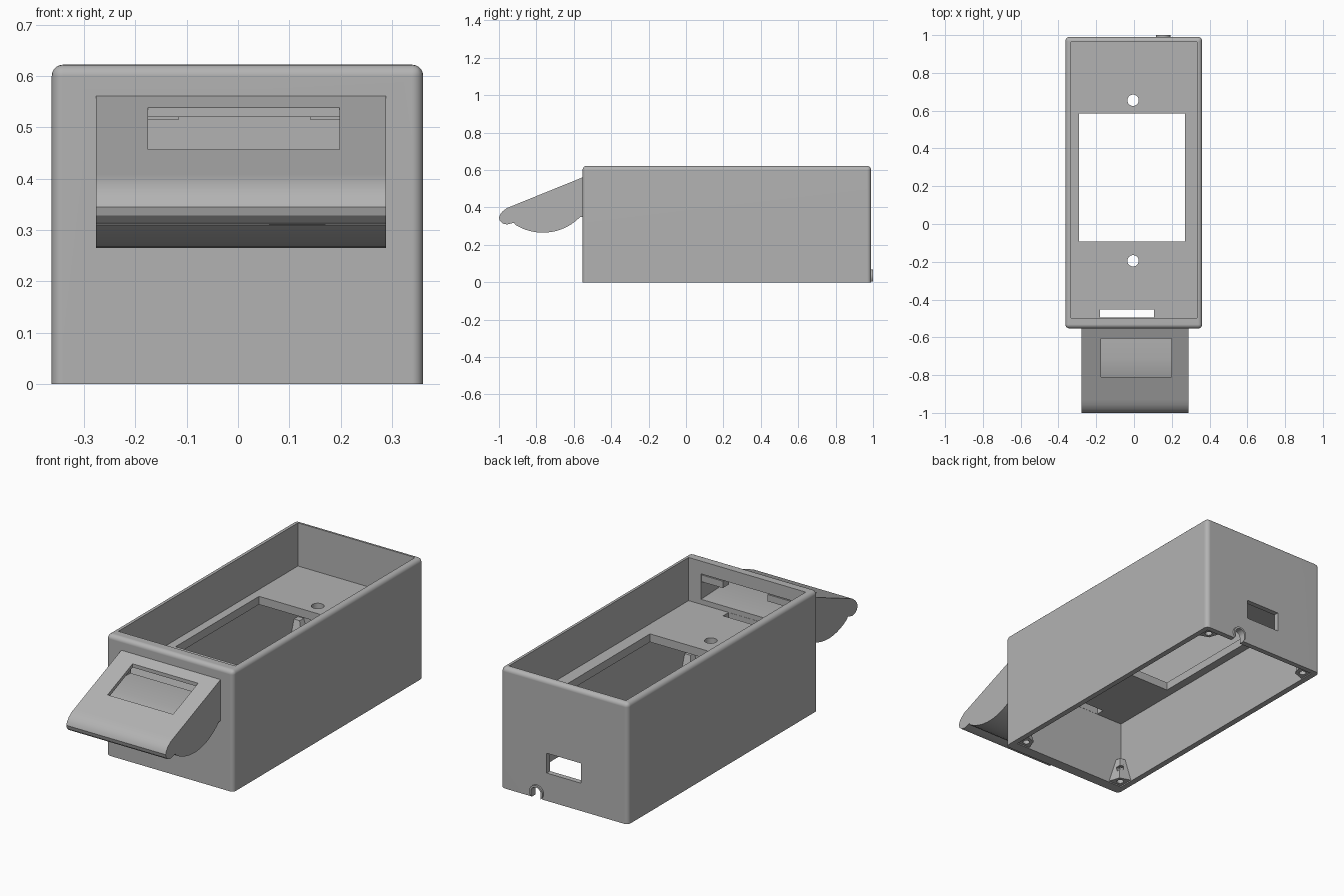
import bpy, bmesh, math
from mathutils import Vector, Matrix

old = bpy.data.objects.get("Cube")
if old:
    bpy.data.objects.remove(old, do_unlink=True)

grey = bpy.data.materials.new("plain grey plastic")
grey.use_nodes = True
colour = (0.45, 0.45, 0.45, 1)
grey.diffuse_color = colour
grey.node_tree.nodes["Principled BSDF"].inputs["Base Color"].default_value = colour


def make(name, bm):
    bmesh.ops.recalc_face_normals(bm, faces=bm.faces)
    mesh = bpy.data.meshes.new(name)
    bm.to_mesh(mesh)
    bm.free()
    mesh.materials.append(grey)
    obj = bpy.data.objects.new(name, mesh)
    bpy.context.collection.objects.link(obj)
    return obj


def box_mesh(x, y, z):
    bm = bmesh.new()
    bmesh.ops.create_cube(bm, size=1)
    for v in bm.verts:
        v.co = [lim[0] if c < 0 else lim[1] for c, lim in zip(v.co, (x, y, z))]
    return bm


def box(name, x, y, z):
    return make(name, box_mesh(x, y, z))


def prism(name, profile, x0, x1):
    # Side profile of (y, z) points swept across x
    bm = bmesh.new()
    face = bm.faces.new([bm.verts.new((x0, y, z)) for y, z in profile])
    swept = bmesh.ops.extrude_face_region(bm, geom=[face])["geom"]
    moved = [g for g in swept if isinstance(g, bmesh.types.BMVert)]
    bmesh.ops.translate(bm, vec=(x1 - x0, 0, 0), verts=moved)
    return make(name, bm)


def cylinder(name, centre, radius, depth, axis="Z"):
    bm = bmesh.new()
    turn = Matrix.Rotation(math.pi / 2, 4, "X") if axis == "Y" else Matrix()
    bmesh.ops.create_cone(bm, cap_ends=True, segments=32, radius1=radius,
                          radius2=radius, depth=depth,
                          matrix=Matrix.Translation(centre) @ turn)
    return make(name, bm)


def combine(target, tool, operation="DIFFERENCE"):
    mod = target.modifiers.new(operation.lower(), "BOOLEAN")
    mod.operation, mod.solver, mod.object = operation, "EXACT", tool
    bpy.context.view_layer.objects.active = target
    bpy.ops.object.modifier_apply(modifier=mod.name)
    bpy.data.objects.remove(tool, do_unlink=True)


def smooth(obj):
    bpy.ops.object.select_all(action="DESELECT")
    obj.select_set(True)
    bpy.context.view_layer.objects.active = obj
    bpy.ops.object.shade_smooth_by_angle(angle=math.radians(28))
    mod = obj.modifiers.new("even_normals", "WEIGHTED_NORMAL")
    mod.keep_sharp = True


# Case body, rounded on the uprights and the top rim
bm = box_mesh((-0.363, 0.361), (-0.553, 0.99), (0, 0.622))
edges = [e for e in bm.edges if max(v.co.z for v in e.verts) > 0.1]
bmesh.ops.bevel(bm, geom=edges, offset=0.022, segments=5, profile=0.5, affect="EDGES")
case = make("case_body", bm)

# Upper tray and lower compartment leave a shelf between them
inner_x, inner_y = (-0.333, 0.333), (-0.497, 0.963)
combine(case, box("tray_cut", inner_x, inner_y, (0.40, 0.8)))
combine(case, box("base_cut", inner_x, inner_y, (-0.1, 0.358)))

# Sloping mouth with a rounded lip and bowed underside
slope = [(-0.54, 0.566), (-0.93, 0.408)]
lip = [(-0.957, 0.397), (-0.98, 0.38), (-0.994, 0.362), (-1.0, 0.345), (-0.995, 0.328),
       (-0.98, 0.314), (-0.957, 0.309), (-0.92, 0.318)]
# Circular arc through the start, bottom and end of the belly
mid, radius = Vector((-0.765, 0.543)), 0.278
belly = [(mid.x + radius * math.sin(a), mid.y - radius * math.cos(a))
         for a in [math.radians(-32 + 6 * i) for i in range(14)]]
belly = [p for p in belly if p[0] < -0.545] + [(-0.54, 0.345)]
mouth = prism("mouth", slope + lip + belly, -0.277, 0.288)
combine(case, mouth, "UNION")

# Raised collar around the cable notch
collar = cylinder("collar", (0.155, 0.985, 0.03), 0.038, 0.03, "Y")
combine(case, collar, "UNION")
combine(case, box("collar_trim", (0.1, 0.21), (0.9, 1.1), (-0.1, 0)))
combine(case, cylinder("notch_cut", (0.155, 0.98, 0.03), 0.028, 0.1, "Y"))
combine(case, box("notch_base_cut", (0.127, 0.183), (0.93, 1.03), (-0.1, 0.03)))

# Hollow behind the slope, running through the front wall into the tray
hollow = [(-0.48, 0.56), (-0.545, 0.546), (-0.84, 0.424), (-0.82, 0.40),
          (-0.71, 0.435), (-0.48, 0.425)]
combine(case, prism("hollow_cut", hollow, -0.262, 0.262))
opening = [(-0.607, 0.6), (-0.607, 0.50), (-0.81, 0.43), (-0.81, 0.6)]
combine(case, prism("opening_cut", opening, -0.175, 0.198))

# Shelf openings, screw holes and rear port
combine(case, box("display_cut", (-0.29, 0.27), (-0.093, 0.585), (0.3, 0.5)))
combine(case, box("shelf_slot_cut", (-0.18, 0.105), (-0.496, -0.452), (0.3, 0.41)))
for y in (-0.195, 0.655):
    combine(case, cylinder("screw_cut", (-0.005, y, 0.38), 0.03, 0.2))
combine(case, box("port_cut", (-0.095, 0.1), (0.9, 1.1), (0.143, 0.245)))
smooth(case)

# Guides at both ends of the passage through the front wall
for name, x in (("right_guide", (-0.265, -0.115)), ("left_guide", (0.14, 0.265))):
    box(name, x, (-0.55, -0.5), (0.515, 0.55))

# Corner screw posts, tapering back into the corners
for side, sx in (("right", -1), ("left", 1)):
    for end, sy, wall in (("front", -1, -0.5), ("back", 1, 0.966)):
        xs = sorted((sx * 0.336, sx * 0.256))
        ys = sorted((wall, wall - sy * 0.08))
        bm = box_mesh(xs, ys, (0.006, 0.14))
        for v in bm.verts:
            if v.co.z > 0.1:
                v.co.x = sx * 0.336 if abs(v.co.x) > 0.3 else sx * 0.3
                v.co.y = wall if abs(v.co.y - wall) < 0.01 else wall - sy * 0.036
            elif abs(v.co.x) < 0.3 and abs(v.co.y - wall) > 0.01:
                v.co.x += sx * 0.02
                v.co.y += sy * 0.02
        post = make(f"{end}_{side}_post", bm)
        centre = (sx * 0.302, wall - sy * 0.034, 0.03)
        combine(post, cylinder("post_hole", centre, 0.017, 0.12))
